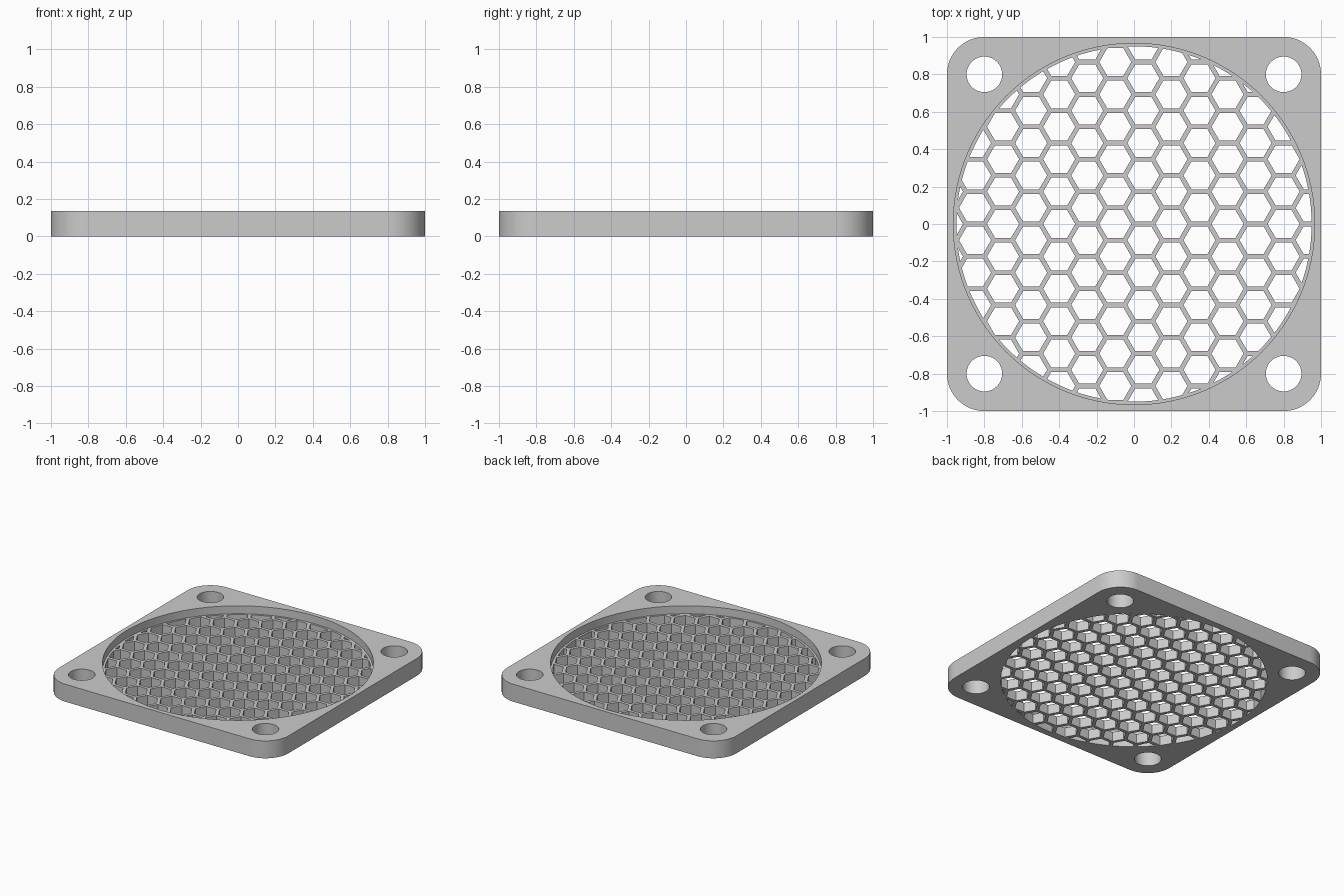
import bpy, bmesh, math
from mathutils import Matrix, Vector

HEIGHT = 0.137        # whole frame
GRILLE = 0.075        # honeycomb floor thickness
CORNER = 0.2
RECESS_R, OPENING_R = 0.966, 0.95
CELL = 0.1            # honeycomb cell circumradius
WALL = 0.025          # honeycomb wall thickness

if "Cube" in bpy.data.objects:
    bpy.data.objects.remove(bpy.data.objects["Cube"], do_unlink=True)

grey = bpy.data.materials.new("light grey plastic")
grey.use_nodes = True
grey.diffuse_color = (0.6, 0.6, 0.6, 1)
grey.node_tree.nodes["Principled BSDF"].inputs["Base Color"].default_value = (0.6, 0.6, 0.6, 1)


def make_object(name, bm):
    mesh = bpy.data.meshes.new(name)
    bm.to_mesh(mesh)
    bm.free()
    mesh.materials.append(grey)
    obj = bpy.data.objects.new(name, mesh)
    bpy.context.collection.objects.link(obj)
    return obj


def add_prism(bm, x, y, radius, sides, z0, z1):
    bmesh.ops.create_cone(
        bm, cap_ends=True, segments=sides, radius1=radius, radius2=radius,
        depth=z1 - z0, matrix=Matrix.Translation((x, y, (z0 + z1) / 2)))


def prisms(name, centres, radius, sides, z0, z1):
    bm = bmesh.new()
    for x, y in centres:
        add_prism(bm, x, y, radius, sides, z0, z1)
    if sides == 6:
        # put a corner of every hexagon on the x axis of its cell
        bm.verts.ensure_lookup_table()
        first = bm.verts[0].co.xy - Vector(centres[0])
        if abs(first.y) > 0.01 and abs(first.x) < 0.01:
            for i, (x, y) in enumerate(centres):
                bmesh.ops.rotate(bm, verts=bm.verts[i * 12:i * 12 + 12], cent=(x, y, 0),
                                 matrix=Matrix.Rotation(math.pi / 2, 3, 'Z'))
                bm.verts.ensure_lookup_table()
    return make_object(name, bm)


def boolean(obj, cutter, operation):
    mod = obj.modifiers.new(operation.title(), 'BOOLEAN')
    mod.object, mod.operation, mod.solver = cutter, operation, 'EXACT'
    bpy.context.view_layer.objects.active = obj
    bpy.ops.object.modifier_apply(modifier=mod.name)
    bpy.data.objects.remove(cutter, do_unlink=True)


# Square frame plate with rounded corners
bm = bmesh.new()
bmesh.ops.create_cube(bm, size=1, matrix=Matrix.Translation((0, 0, HEIGHT / 2))
                      @ Matrix.Diagonal((2, 2, HEIGHT, 1)))
uprights = [e for e in bm.edges if abs(e.verts[0].co.z - e.verts[1].co.z) > 0.01]
bmesh.ops.bevel(bm, geom=uprights, offset=CORNER, segments=16, profile=0.5, affect='EDGES')
guard = make_object("fan_guard", bm)

# Round recess above the grille
boolean(guard, prisms("recess_cutter", [(0, 0)], RECESS_R, 128, GRILLE, 1), 'DIFFERENCE')

# Four screw holes
corners = [(sx * 0.8, sy * 0.8) for sx in (-1, 1) for sy in (-1, 1)]
boolean(guard, prisms("screw_hole_cutter", corners, 0.095, 48, -1, 1), 'DIFFERENCE')

# Honeycomb openings, trimmed to the round opening
pitch = math.sqrt(3) * CELL
hole_r = CELL - WALL / math.sqrt(3)
cells = []
for col in range(-8, 9):
    for row in range(-7, 8):
        x = -CELL + 1.5 * CELL * col
        y = pitch * (row + 0.5 * (col % 2))
        if math.hypot(x, y) < OPENING_R + hole_r:
            cells.append((x, y))
honeycomb = prisms("honeycomb_cutter", cells, hole_r, 6, -0.05, GRILLE + 0.03)
boolean(honeycomb, prisms("opening_trim", [(0, 0)], OPENING_R, 128, -0.2, 0.3), 'INTERSECT')
boolean(guard, honeycomb, 'DIFFERENCE')

# Smooth round walls, crisp edges
bpy.ops.object.select_all(action='DESELECT')
guard.select_set(True)
bpy.context.view_layer.objects.active = guard
bpy.ops.object.shade_smooth_by_angle(angle=math.radians(30))
